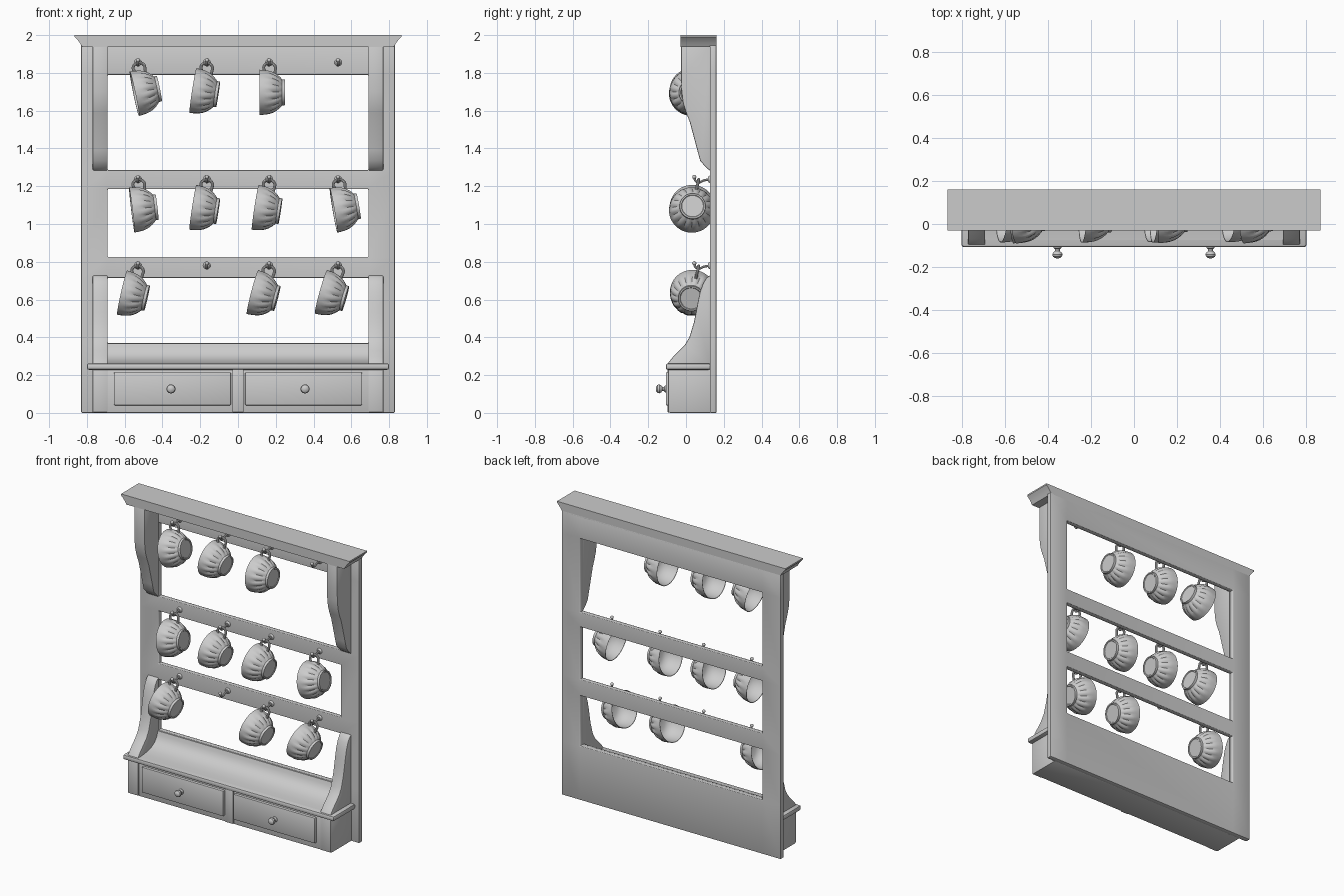
import bpy, bmesh, math
from mathutils import Matrix, Vector

if "Cube" in bpy.data.objects:
    bpy.data.objects.remove(bpy.data.objects["Cube"])

def finish(obj, bevel=0, segs=2, angle=35):
    if bevel:
        m = obj.modifiers.new("bevel", 'BEVEL')
        m.width, m.segments, m.limit_method = bevel, segs, 'ANGLE'
    bpy.ops.object.select_all(action='DESELECT')
    obj.select_set(True)
    bpy.context.view_layer.objects.active = obj
    bpy.ops.object.convert(target='MESH')
    bpy.ops.object.shade_smooth_by_angle(angle=math.radians(angle))
    return obj

def from_bmesh(name, bm):
    bmesh.ops.recalc_face_normals(bm, faces=bm.faces)
    me = bpy.data.meshes.new(name)
    bm.to_mesh(me)
    bm.free()
    obj = bpy.data.objects.new(name, me)
    bpy.context.collection.objects.link(obj)
    return obj

def prism(name, pts, axis, a, b, bevel=0):
    """Extrude a closed profile along x (pts are y,z) or y (pts are x,z)."""
    bm = bmesh.new()
    place = (lambda p, t: (t, p[0], p[1])) if axis == 'x' else (lambda p, t: (p[0], t, p[1]))
    ra, rb = [[bm.verts.new(place(p, t)) for p in pts] for t in (a, b)]
    bm.faces.new(ra)
    bm.faces.new(rb)
    n = len(pts)
    for i in range(n):
        j = (i + 1) % n
        bm.faces.new((ra[i], ra[j], rb[j], rb[i]))
    return finish(from_bmesh(name, bm), bevel)

def box(name, x0, x1, y0, y1, z0, z1, bevel=0.004):
    return prism(name, [(x0, z0), (x1, z0), (x1, z1), (x0, z1)], 'y', y0, y1, bevel)

def lathe(name, profile, segs, flute=None):
    """Revolve (height, radius) pairs round local z; flute(h) is the rib depth."""
    bm = bmesh.new()
    rings = []
    for k, (h, r) in enumerate(profile):
        if r == 0:
            rings.append([bm.verts.new((0, 0, h))] * segs)
            continue
        depth = flute(k) if flute else 0
        ring = []
        for i in range(segs):
            t = math.tau * i / segs
            q = r + depth * (abs(math.cos(8 * t)) - 0.6)
            ring.append(bm.verts.new((q * math.cos(t), q * math.sin(t), h)))
        rings.append(ring)
    for r0, r1 in zip(rings, rings[1:]):
        for i in range(segs):
            j = (i + 1) % segs
            vs = list(dict.fromkeys((r0[i], r0[j], r1[j], r1[i])))
            bm.faces.new(vs)
    return finish(from_bmesh(name, bm))

def tube(name, pts, radius):
    cu = bpy.data.curves.new(name, 'CURVE')
    cu.dimensions = '3D'
    cu.bevel_depth, cu.bevel_resolution, cu.resolution_u = radius, 3, 6
    cu.use_fill_caps = True
    sp = cu.splines.new('BEZIER')
    sp.bezier_points.add(len(pts) - 1)
    for bp, p in zip(sp.bezier_points, pts):
        bp.co = p
        bp.handle_left_type = bp.handle_right_type = 'AUTO'
    obj = bpy.data.objects.new(name, cu)
    bpy.context.collection.objects.link(obj)
    return finish(obj)

# Back frame: one sheet with three openings, thickened
xs = [-0.83, -0.69, 0.69, 0.83]
zs = [0, 0.37, 0.715, 0.825, 1.185, 1.285, 1.79, 1.95]
bm = bmesh.new()
grid = [[bm.verts.new((x, 0.1435, z)) for x in xs] for z in zs]
for r in range(7):
    for c in range(3):
        if c == 1 and r in (1, 3, 5):
            continue
        bm.faces.new((grid[r][c], grid[r][c + 1], grid[r + 1][c + 1], grid[r + 1][c]))
frame = from_bmesh("back_frame", bm)
sol = frame.modifiers.new("thickness", 'SOLIDIFY')
sol.thickness, sol.offset = 0.035, 0
finish(frame, 0.005)

# Crown with flared ends
half = [(0.825, 1.938), (0.835, 1.955), (0.85, 1.975), (0.865, 1.99), (0.865, 2.0)]
prism("crown", half + [(-x, z) for x, z in reversed(half)], 'y', -0.03, 0.161)

# Shaped side brackets, upper and lower
upper = [(0.13, 1.28), (0.105, 1.30), (0.075, 1.335), (0.06, 1.39), (0.02, 1.54), (0.0, 1.59),
         (-0.016, 1.64), (-0.024, 1.70), (-0.026, 1.78), (-0.026, 1.942), (0.13, 1.942)]
lower = [(0.13, 0.73), (0.108, 0.715), (0.09, 0.685), (0.075, 0.645), (0.063, 0.59), (0.052, 0.53),
         (0.042, 0.48), (0.018, 0.40), (-0.005, 0.362), (-0.035, 0.33), (-0.07, 0.295),
         (-0.097, 0.262), (-0.097, 0.25), (0.13, 0.25)]
for side, s in (("left", -1), ("right", 1)):
    prism("upper_bracket_" + side, upper, 'x', s * 0.69, s * 0.77, 0.006)
    prism("lower_bracket_" + side, lower, 'x', s * 0.69, s * 0.77, 0.006)

# Shelf, coved back board and drawer case
box("shelf", -0.80, 0.80, -0.107, 0.13, 0.228, 0.262, 0.011)
cove = [(0.13, 0.368), (0.118, 0.368), (0.111, 0.345), (0.10, 0.322), (0.082, 0.302), (0.055, 0.285),
        (0.02, 0.273), (-0.03, 0.265), (-0.09, 0.261), (-0.09, 0.25), (0.13, 0.25)]
prism("coved_ledge", cove, 'x', -0.692, 0.692)
box("drawer_case", -0.77, 0.77, -0.088, 0.13, 0, 0.232)
box("case_divider", -0.03, 0.03, -0.098, -0.08, 0.003, 0.23)

# Drawers and knobs
knob_profile = [(0, 0), (0, 0.018), (0.006, 0.018), (0.012, 0.011), (0.02, 0.011), (0.027, 0.019),
                (0.036, 0.024), (0.046, 0.021), (0.053, 0.012), (0.055, 0)]
for side, s in (("left", -1), ("right", 1)):
    box("corner_post_" + side, *sorted((s * 0.69, s * 0.768)), -0.095, -0.08, 0.003, 0.23)
    box("drawer_" + side, *sorted((s * 0.038, s * 0.657)), -0.107, -0.08, 0.04, 0.215, 0.006)
    knob = lathe("drawer_knob_" + side, knob_profile, 20)
    knob.matrix_world = Matrix.Translation((s * 0.355, -0.105, 0.127)) @ Matrix.Rotation(math.pi / 2, 4, 'X')

# Master cup, axis on local z with the rim at 0, handle towards local x
cup_profile = [(0.112, 0), (0.11, 0.055), (0.098, 0.078), (0.078, 0.095), (0.05, 0.107), (0.02, 0.113),
               (0, 0.117), (-0.001, 0.120), (0.02, 0.1185), (0.04, 0.116), (0.055, 0.112), (0.07, 0.106),
               (0.085, 0.098), (0.1, 0.087), (0.112, 0.076), (0.119, 0.069), (0.123, 0.069),
               (0.134, 0.068), (0.134, 0.06), (0.131, 0.057), (0.131, 0)]
ribs = {9: 0.003, 10: 0.006, 11: 0.008, 12: 0.008, 13: 0.007, 14: 0.005}
cup_mesh = lathe("cup", cup_profile, 64, lambda k: ribs.get(k, 0))
handle = tube("cup_handle", [(0.112, 0, 0.028), (0.14, 0, 0.022), (0.16, 0, 0.05), (0.145, 0, 0.08),
                             (0.118, 0, 0.082), (0.09, 0, 0.078)], 0.008)
# Master hook: back plate, bent rod and ball tip, reaching towards -y
hook_parts = [
    tube("hook_rod", [(0, 0.13, 0.012), (0, 0.095, 0.006), (0, 0.068, -0.004), (0, 0.05, 0.004), (0, 0.044, 0.022)], 0.0065),
    lathe("hook_plate", [(0, 0), (0, 0.02), (0.006, 0.018), (0.012, 0.011), (0.012, 0)], 20),
    lathe("hook_tip", [(0.011 * math.sin(a), 0.011 * math.cos(a) if abs(a) < 1.5 else 0)
                       for a in [math.pi * (i / 8 - 0.5) for i in range(9)]], 12)]
hook_local = [Matrix.Identity(4),
              Matrix.Translation((0, 0.128, 0.012)) @ Matrix.Rotation(math.pi / 2, 4, 'X'),
              Matrix.Translation((0, 0.044, 0.024))]

def place(master, name, mat):
    obj = bpy.data.objects.new(name, master.data)
    bpy.context.collection.objects.link(obj)
    obj.matrix_world = mat

# Rows of hooks; each number is the tilt of the hanging cup in degrees
rows = [(1.843, (12, -9, 0, None)), (1.225, (7, -9, -9, 10)), (0.768, (-13, None, -15, -16))]
basis = Matrix(((0, 0, 1, 0), (0, -1, 0, 0), (1, 0, 0, 0), (0, 0, 0, 1)))
for r, (z, tilts) in enumerate(rows):
    for c, (x, tilt) in enumerate(zip((-0.53, -0.165, 0.165, 0.53), tilts)):
        tag = f"_{r + 1}_{c + 1}"
        for part, loc in zip(hook_parts, hook_local):
            place(part, part.name + tag, Matrix.Translation((x, 0, z)) @ loc)
        if tilt is None:
            continue
        mat = (Matrix.Translation((x, 0.065, z)) @ Matrix.Rotation(math.radians(-13), 4, 'X')
               @ Matrix.Rotation(math.radians(-tilt), 4, 'Y') @ basis
               @ Matrix.Translation((-0.15, 0, -0.05)))
        place(cup_mesh, "cup" + tag, mat)
        place(handle, "cup_handle" + tag, mat)

# Remove the masters
for obj in [cup_mesh, handle] + hook_parts:
    bpy.data.objects.remove(obj)
